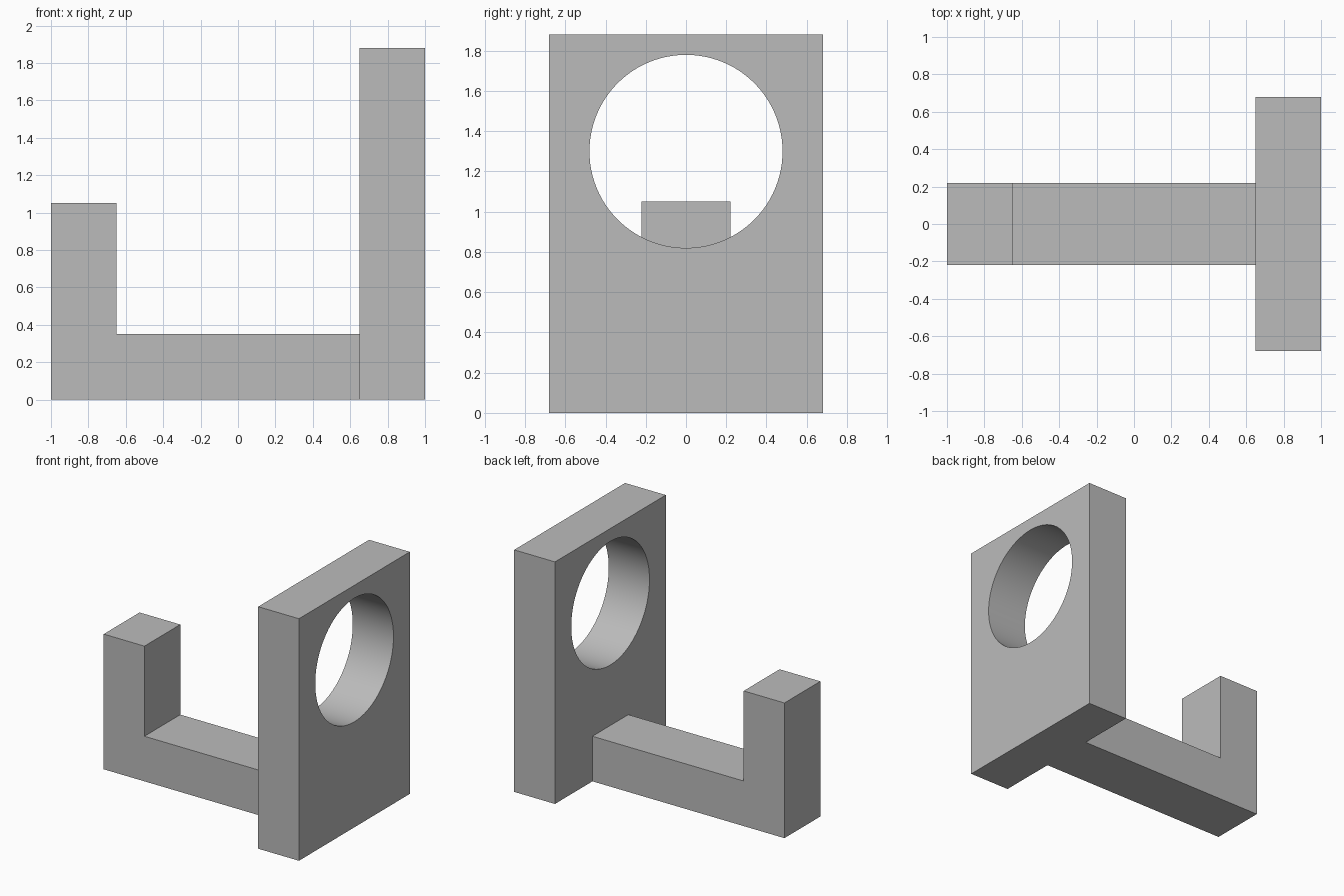
import bpy
import bmesh
from math import pi, radians
from mathutils import Matrix, Vector

cube = bpy.data.objects.get("Cube")
if cube:
    bpy.data.objects.remove(cube, do_unlink=True)

grey = bpy.data.materials.new("plain grey")
grey.use_nodes = True
grey.diffuse_color = (0.5, 0.5, 0.5, 1)
grey.node_tree.nodes["Principled BSDF"].inputs["Base Color"].default_value = grey.diffuse_color

PLATE_X = 0.65     # inner face of the plate
THICK = 0.35       # thickness of plate, arm and post
HOLE_Z, HOLE_R = 1.30, 0.48


def make_object(name, bm):
    bmesh.ops.recalc_face_normals(bm, faces=bm.faces)
    mesh = bpy.data.meshes.new(name)
    bm.to_mesh(mesh)
    bm.free()
    mesh.materials.append(grey)
    obj = bpy.data.objects.new(name, mesh)
    bpy.context.collection.objects.link(obj)
    return obj


def extrude_side_profile(name, profile, half_width):
    """Extrude an x-z outline symmetrically along y."""
    bm = bmesh.new()
    face = bm.faces.new([bm.verts.new((x, -half_width, z)) for x, z in profile])
    new = bmesh.ops.extrude_face_region(bm, geom=[face])["geom"]
    bmesh.ops.translate(bm, vec=Vector((0, 2 * half_width, 0)),
                        verts=[v for v in new if isinstance(v, bmesh.types.BMVert)])
    return make_object(name, bm)


def apply_boolean(target, tool, operation):
    mod = target.modifiers.new(operation.title(), "BOOLEAN")
    mod.operation = operation
    mod.solver = "EXACT"
    mod.object = tool
    bpy.context.view_layer.objects.active = target
    bpy.ops.object.modifier_apply(modifier=mod.name)
    bpy.data.objects.remove(tool, do_unlink=True)


# Upright plate
bracket = extrude_side_profile(
    "hook_bracket", [(PLATE_X, 0), (1, 0), (1, 1.88), (PLATE_X, 1.88)], 0.68)

# L-shaped arm and post, running into the plate
end = PLATE_X + THICK / 2
arm = extrude_side_profile(
    "hook_arm", [(-1, 0), (end, 0), (end, THICK), (-1 + THICK, THICK),
                 (-1 + THICK, 1.05), (-1, 1.05)], 0.22)
apply_boolean(bracket, arm, "UNION")

# Round hole through the plate
bm = bmesh.new()
place = Matrix.Translation((PLATE_X + THICK / 2, 0, HOLE_Z)) @ Matrix.Rotation(pi / 2, 4, "Y")
bmesh.ops.create_cone(bm, cap_ends=True, segments=96, radius1=HOLE_R,
                      radius2=HOLE_R, depth=0.6, matrix=place)
apply_boolean(bracket, make_object("hole_cutter", bm), "DIFFERENCE")

# Smooth hole wall, crisp edges
bpy.ops.object.select_all(action="DESELECT")
bracket.select_set(True)
bpy.context.view_layer.objects.active = bracket
bpy.ops.object.shade_smooth_by_angle(angle=radians(30))
